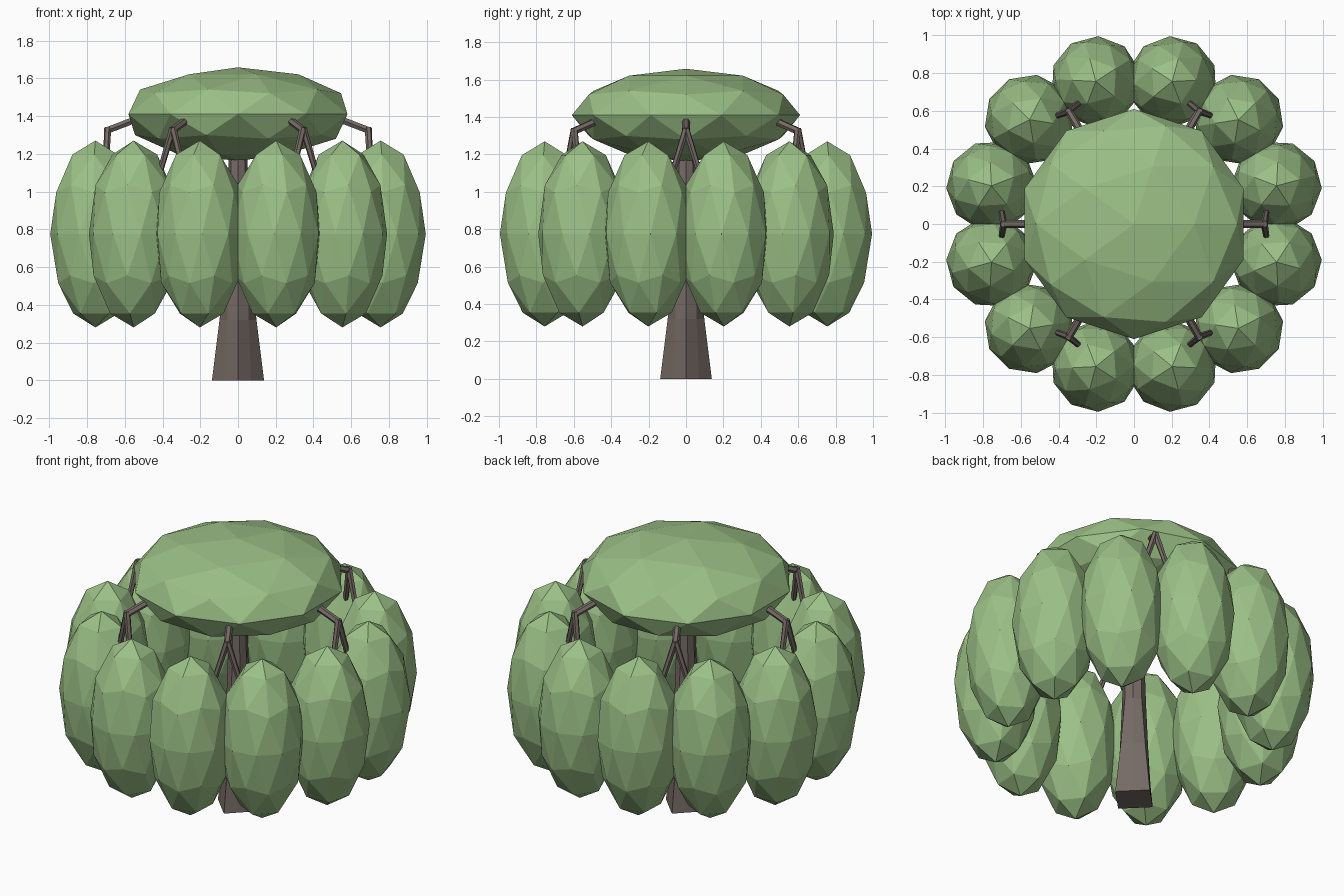
import bpy, bmesh
from math import sin, cos, pi, radians
from mathutils import Vector, Matrix

if "Cube" in bpy.data.objects:
    bpy.data.objects.remove(bpy.data.objects["Cube"])


def material(name, rgb):
    m = bpy.data.materials.new(name)
    m.diffuse_color = (*rgb, 1)
    m.use_nodes = True
    m.node_tree.nodes["Principled BSDF"].inputs["Base Color"].default_value = m.diffuse_color
    return m


LEAF = material("leaf_green", (0.33, 0.53, 0.24))
BARK = material("bark_brown", (0.18, 0.145, 0.13))


def add_object(name, bm, mat):
    bmesh.ops.recalc_face_normals(bm, faces=bm.faces)
    me = bpy.data.meshes.new(name)
    bm.to_mesh(me)
    bm.free()
    me.materials.append(mat)
    ob = bpy.data.objects.new(name, me)
    bpy.context.collection.objects.link(ob)
    return ob


def foliage(name, centre, radius, height, turn=0.0):
    bm = bmesh.new()
    bmesh.ops.create_icosphere(bm, subdivisions=2, radius=1)
    bm.transform(Matrix.Translation(centre) @ Matrix.Rotation(turn, 4, 'Z')
                 @ Matrix.Diagonal((radius, radius, height, 1)))
    add_object(name, bm, LEAF)


def limb(bm, points, radii, sides=6):
    # tapered tube through a short path
    rings = []
    for i, (p, r) in enumerate(zip(points, radii)):
        a = points[max(i - 1, 0)]
        b = points[min(i + 1, len(points) - 1)]
        q = (b - a).to_track_quat('Z', 'Y')
        rings.append([bm.verts.new(p + q @ Vector((r * cos(2 * pi * k / sides),
                                                   r * sin(2 * pi * k / sides), 0)))
                      for k in range(sides)])
    for lo, hi in zip(rings, rings[1:]):
        for k in range(sides):
            j = (k + 1) % sides
            bm.faces.new((lo[k], lo[j], hi[j], hi[k]))
    bm.faces.new(rings[0][::-1])
    bm.faces.new(rings[-1])


# Trunk: diamond-shaped foot that becomes octagonal higher up
bm = bmesh.new()
rings = []
for z, r, corner in ((0, 0.138, 0.71), (0.32, 0.098, 0.82),
                     (0.62, 0.068, 1), (1.18, 0.05, 1), (1.36, 0.04, 1)):
    rings.append([bm.verts.new((r * (corner if k % 2 else 1) * cos(k * pi / 4),
                                r * (corner if k % 2 else 1) * sin(k * pi / 4), z))
                  for k in range(8)])
for lo, hi in zip(rings, rings[1:]):
    for k in range(8):
        j = (k + 1) % 8
        bm.faces.new((lo[k], lo[j], hi[j], hi[k]))
bm.faces.new(rings[0][::-1])
bm.faces.new(rings[-1])
add_object("trunk", bm, BARK)

# Six branches, each forking into two hanging twigs
for i in range(6):
    bm = bmesh.new()
    elbow = Vector((0.69, 0, 1.325))
    limb(bm, [Vector((0, 0, 1.31)), Vector((0.56, 0, 1.375)), elbow],
         [0.035, 0.022, 0.02])
    for s in (-1, 1):
        limb(bm, [elbow + Vector((0, 0, 0.012)), Vector((0.705, s * 0.085, 1.06))],
             [0.019, 0.015])
    bm.transform(Matrix.Rotation(radians(60 * i), 4, 'Z'))
    add_object(f"branch_{i + 1}", bm, BARK)

# Flattened crown on top
foliage("crown_foliage", Vector((0, 0, 1.41)), 0.61, 0.248)

# Ring of twelve long hanging foliage clumps
for i in range(12):
    a = radians(15 + 30 * i)
    foliage(f"hanging_foliage_{i + 1}",
            Vector((0.782 * cos(a), 0.782 * sin(a), 0.775)), 0.24, 0.495, a)
